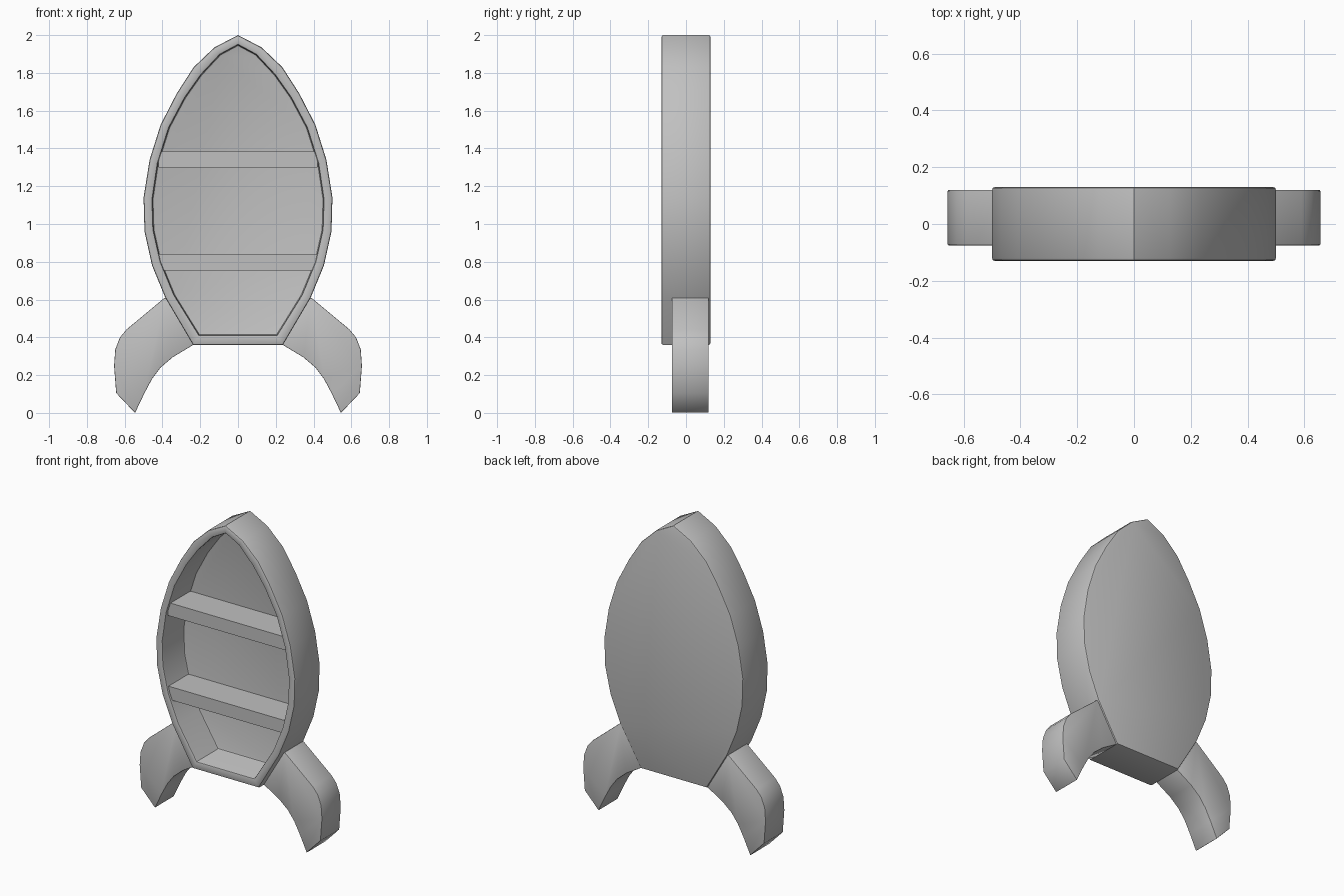
import bpy, bmesh, math

if "Cube" in bpy.data.objects:
    bpy.data.objects.remove(bpy.data.objects["Cube"], do_unlink=True)

grey = bpy.data.materials.new("plain grey")
grey.use_nodes = True
COLOUR = (0.53, 0.53, 0.53, 1)
grey.diffuse_color = COLOUR
grey.node_tree.nodes["Principled BSDF"].inputs["Base Color"].default_value = COLOUR


def loft(name, rings, bevel):
    """Skin a list of (outline, y) rings and cap both ends."""
    bm = bmesh.new()
    loops = [[bm.verts.new((x, y, z)) for x, z in outline] for outline, y in rings]
    for a, b in zip(loops, loops[1:]):
        for i in range(len(a)):
            j = (i + 1) % len(a)
            bm.faces.new((a[i], a[j], b[j], b[i]))
    bm.faces.new(loops[0])
    bm.faces.new(loops[-1])
    bmesh.ops.recalc_face_normals(bm, faces=bm.faces)
    mesh = bpy.data.meshes.new(name)
    bm.to_mesh(mesh)
    bm.free()
    obj = bpy.data.objects.new(name, mesh)
    bpy.context.collection.objects.link(obj)
    mesh.materials.append(grey)
    bpy.ops.object.select_all(action='DESELECT')
    obj.select_set(True)
    bpy.context.view_layer.objects.active = obj
    if bevel:
        mod = obj.modifiers.new("soft edges", 'BEVEL')
        mod.width = bevel
        mod.segments = 2
        mod.limit_method = 'ANGLE'
        mod.angle_limit = math.radians(65)
        bpy.ops.object.modifier_apply(modifier=mod.name)
    bpy.ops.object.shade_smooth_by_angle(angle=math.radians(38))
    return obj


def mirrored(half):
    """Close a half outline that starts on the centre line."""
    return half + [(-x, z) for x, z in reversed(half[1:])]


# Hollow rocket-shaped case: back, outer wall, front rim, cavity
outer = mirrored([(0, 2.0), (0.125, 1.935), (0.235, 1.83), (0.325, 1.69), (0.41, 1.525),
                  (0.468, 1.34), (0.5, 1.14), (0.495, 0.96), (0.455, 0.78),
                  (0.385, 0.61), (0.238, 0.36)])
inner = mirrored([(0, 1.948), (0.095, 1.897), (0.195, 1.79), (0.28, 1.67), (0.365, 1.51),
                  (0.425, 1.32), (0.453, 1.13), (0.448, 0.97), (0.41, 0.80),
                  (0.338, 0.625), (0.206, 0.412)])
loft("rocket_case", [(outer, 0.13), (outer, -0.13), (inner, -0.13), (inner, 0.09)], 0.01)

# Two shelves let into the side walls
for name, low, high in (("lower_shelf", 0.755, 0.84), ("upper_shelf", 1.298, 1.383)):
    board = [(-0.422, low), (0.422, low), (0.422, high), (-0.422, high)]
    loft(name, [(board, 0.1), (board, -0.115)], 0)

# Swept fins, mirrored left and right
fin = [(0.365, 0.595), (0.388, 0.61), (0.59, 0.442), (0.625, 0.4), (0.65, 0.335),
       (0.656, 0.25), (0.645, 0.105), (0.545, 0.0), (0.495, 0.105), (0.455, 0.18),
       (0.41, 0.24), (0.345, 0.295), (0.24, 0.358), (0.228, 0.375)]
for name, side in (("left_fin", 1), ("right_fin", -1)):
    shape = [(side * x, z) for x, z in fin]
    loft(name, [(shape, 0.12), (shape, -0.075)], 0.004)
